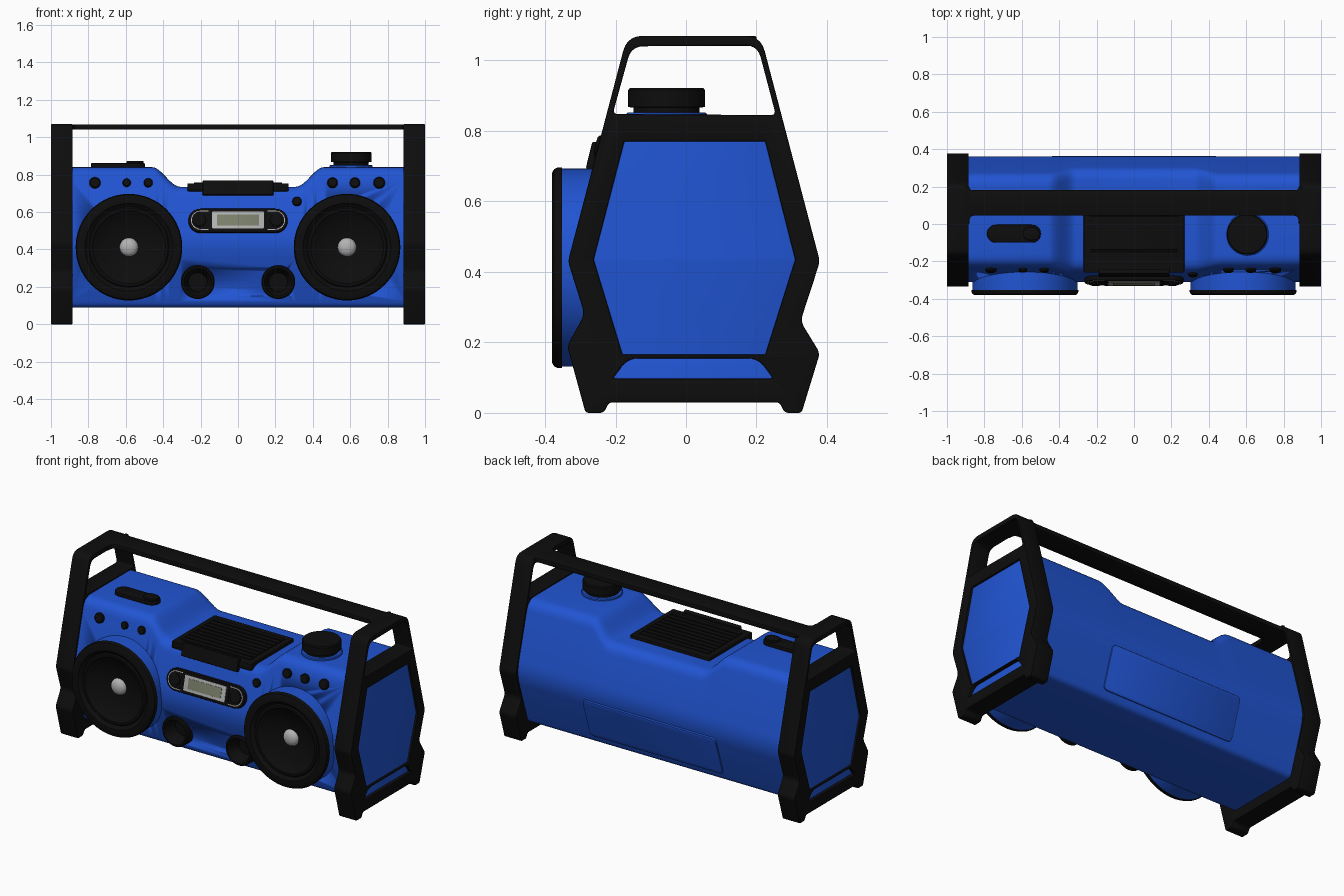
import bpy, bmesh, math
from mathutils import Matrix, Vector

if "Cube" in bpy.data.objects:
    bpy.data.objects.remove(bpy.data.objects["Cube"])


def material(name, r, g, b):
    m = bpy.data.materials.new(name)
    m.diffuse_color = (r, g, b, 1)
    m.use_nodes = True
    m.node_tree.nodes["Principled BSDF"].inputs["Base Color"].default_value = m.diffuse_color
    return m


BLUE = material("blue_plastic", 0.015, 0.09, 0.65)
BLACK = material("black_rubber", 0.004, 0.004, 0.004)
SILVER = material("silver", 0.45, 0.45, 0.45)
LCD = material("lcd_green", 0.2, 0.22, 0.15)


def select(ob):
    bpy.ops.object.select_all(action='DESELECT')
    ob.select_set(True)
    bpy.context.view_layer.objects.active = ob


def finish(name, bm, mat, matrix=Matrix()):
    bmesh.ops.remove_doubles(bm, verts=bm.verts, dist=1e-5)
    bmesh.ops.recalc_face_normals(bm, faces=bm.faces)
    me = bpy.data.meshes.new(name)
    bm.to_mesh(me)
    bm.free()
    ob = bpy.data.objects.new(name, me)
    bpy.context.collection.objects.link(ob)
    me.materials.append(mat)
    me.transform(matrix)
    select(ob)
    bpy.ops.object.shade_smooth_by_angle(angle=math.radians(32))
    return ob


def rounded(corners, n=5):
    """Corners (x, y, cut) -> outline with softly rounded corners."""
    out = []
    for i, (x, y, cut) in enumerate(corners):
        p = Vector((x, y))
        a = Vector(corners[i - 1][:2]) - p
        b = Vector(corners[(i + 1) % len(corners)][:2]) - p
        a = p + a.normalized() * cut
        b = p + b.normalized() * cut
        for k in range(n + 1):
            t = k / n
            out.append(a * (1 - t) ** 2 + p * 2 * t * (1 - t) + b * t * t)
    return out


def rect(w, h, cut, cx=0, cy=0):
    return rounded([(cx - w, cy - h, cut), (cx + w, cy - h, cut),
                    (cx + w, cy + h, cut), (cx - w, cy + h, cut)])


def pill(w, h, n=14):
    return [Vector((s * (w - h) + s * h * math.cos(a), s * h * math.sin(a)))
            for s in (1, -1) for a in [-math.pi / 2 + math.pi * k / n for k in range(n + 1)]]


def plate(name, loops, half, matrix, mat, bevel=0.004):
    """Filled outline with holes, extruded both ways by half."""
    cu = bpy.data.curves.new(name, 'CURVE')
    cu.dimensions, cu.fill_mode = '2D', 'BOTH'
    cu.extrude, cu.bevel_depth, cu.offset = half - bevel, bevel, -bevel
    cu.bevel_resolution = 1
    for loop in loops:
        sp = cu.splines.new('POLY')
        sp.points.add(len(loop) - 1)
        for pt, co in zip(sp.points, loop):
            pt.co = (co[0], co[1], 0, 1)
        sp.use_cyclic_u = True
    tmp = bpy.data.objects.new(name + "_outline", cu)
    bpy.context.collection.objects.link(tmp)
    bpy.context.view_layer.update()
    bm = bmesh.new()
    bm.from_mesh(tmp.to_mesh())
    tmp.to_mesh_clear()
    bpy.data.objects.remove(tmp)
    return finish(name, bm, mat, matrix)


def lathe(name, profile, matrix, mat, seg=48):
    bm = bmesh.new()
    rings = [[bm.verts.new((r * math.cos(2 * math.pi * k / seg), r * math.sin(2 * math.pi * k / seg), h))
              for k in range(seg)] for r, h in profile]
    for a, b in zip(rings, rings[1:]):
        for k in range(seg):
            j = (k + 1) % seg
            bm.faces.new((a[k], a[j], b[j], b[k]))
    return finish(name, bm, mat, matrix)


def axes(x, y, z, loc):
    return Matrix.Translation(loc) @ Matrix((x, y, z)).transposed().to_4x4()


def side(x):      # local xy -> world yz
    return axes((0, 1, 0), (0, 0, 1), (1, 0, 0), (x, 0, 0))


def forward(x, y, z):      # local z points to the front
    return axes((1, 0, 0), (0, 0, 1), (0, -1, 0), (x, y, z))


def front_y(z):
    return -0.32 + 0.1 * (z - 0.43) / 0.41


def slope(x, z, off=0.0):  # lies on the tilted upper front
    a = math.atan2(0.1, 0.41)
    s, c = math.sin(a), math.cos(a)
    return axes((1, 0, 0), (0, s, c), (0, -c, s), (x, front_y(z) - off * c, z + off * s))


# Body: hexagonal section lofted along x, with a dip in the middle of the top
def section(x):
    t = min(1, max(0, (abs(x) - 0.31) / 0.15))
    top = 0.735 + 0.105 * t * t * (3 - 2 * t)
    back = 0.37 - 0.11 * (top - 0.43) / 0.41
    return rounded([(-0.22, 0.09, 0.03), (0.26, 0.09, 0.03), (0.372, 0.43, 0.08), (back, top, 0.06),
                    (front_y(top), top, 0.06), (-0.322, 0.43, 0.08)], 6)


xs = [0.31 + 0.15 * k / 10 for k in range(11)] + [0.9]
xs = [-x for x in reversed(xs)] + xs
bm = bmesh.new()
rings = [[bm.verts.new((x, p.x, p.y)) for p in section(x)] for x in xs]
for a, b in zip(rings, rings[1:]):
    for k in range(len(a)):
        j = (k + 1) % len(a)
        bm.faces.new((a[k], a[j], b[j], b[k]))
bm.faces.new(rings[0])
bm.faces.new(rings[-1])
body = finish("body", bm, BLUE)

# Recesses behind the speakers and ports
cutters = []
for s in (-1, 1):
    for x, z, r in ((0.583, 0.412, 0.25), (0.215, 0.225, 0.08)):
        c = lathe("recess_cutter", [(0, -0.15), (r, -0.15), (r, 0.1), (0, 0.1)], forward(s * x, -0.33, z), BLUE)
        c.hide_render = True
        mod = body.modifiers.new("recess", 'BOOLEAN')
        mod.operation, mod.object = 'DIFFERENCE', c
        cutters.append(c)
select(body)
for mod in list(body.modifiers):
    if mod.type == 'BOOLEAN':
        bpy.ops.object.modifier_apply(modifier=mod.name)
for c in cutters:
    bpy.data.objects.remove(c)

# End frames with carrying loop, feet and blue side panels
outline = rounded([(-0.285, 0, 0.01), (-0.233, 0, 0.012), (-0.218, 0.03, 0.01), (0.265, 0.03, 0.01),
                   (0.28, 0, 0.012), (0.328, 0, 0.01), (0.38, 0.17, 0.015), (0.325, 0.26, 0.02),
                   (0.38, 0.43, 0.015), (0.212, 1.07, 0.045), (-0.167, 1.07, 0.045), (-0.335, 0.43, 0.015),
                   (-0.288, 0.28, 0.02), (-0.337, 0.19, 0.015)])
grip = rounded([(-0.208, 0.848, 0.015), (0.255, 0.845, 0.015), (0.203, 1.043, 0.035), (-0.155, 1.04, 0.035)])
hexagon = rounded([(-0.18, 0.165, 0.004), (0.225, 0.165, 0.004), (0.31, 0.435, 0.004),
                   (0.225, 0.77, 0.004), (-0.175, 0.77, 0.004), (-0.262, 0.435, 0.004)])
low = rounded([(-0.207, 0.098, 0.006), (0.247, 0.098, 0.006), (0.205, 0.155, 0.03), (-0.165, 0.155, 0.03)])
for s in (-1, 1):
    plate("end_frame", [outline, grip, hexagon, low], 0.058, side(s * 0.942), BLACK)
    plate("side_panel", [hexagon], 0.05, side(s * 0.938), BLUE, 0.001)
    plate("lower_side_panel", [low], 0.045, side(s * 0.935), BLUE, 0.001)

# Handle bar with flared ends
bar = rounded([(-0.9, 0.0, 0.01), (-0.88, 0.0, 0.005), (-0.88, 0.045, 0.03), (0.88, 0.045, 0.03),
               (0.88, 0.0, 0.005), (0.9, 0.0, 0.01), (0.9, 0.2, 0.01), (0.88, 0.2, 0.005),
               (0.88, 0.182, 0.015), (-0.88, 0.182, 0.015), (-0.88, 0.2, 0.005), (-0.9, 0.2, 0.01)])
plate("handle_bar", [bar], 0.014, Matrix.Translation((0, 0, 1.055)), BLACK)

for s in (-1, 1):
    # Speakers
    at = forward(s * 0.583, -0.352, 0.412)
    lathe("speaker_housing", [(0.281, -0.14), (0.281, 0.004), (0.25, 0.004)], at, BLUE, 64)
    lathe("speaker_cone", [(0.27, 0), (0.285, 0), (0.285, 0.012), (0.28, 0.022), (0.27, 0.028), (0.235, 0.028),
                           (0.222, 0.016), (0.215, 0.012), (0.208, 0.018), (0.195, 0.018), (0.185, 0.008),
                           (0.12, -0.015), (0.05, -0.035), (0, -0.035)], at, BLACK, 64)
    lathe("speaker_dome", [(0.05, -0.035), (0.046, -0.022), (0.035, -0.012), (0.018, -0.006), (0, -0.004)],
          at, SILVER, 32)
    # Bass ports
    lathe("bass_port", [(0.09, -0.12), (0.09, -0.008), (0.084, 0), (0.074, 0), (0.066, -0.012),
                        (0.05, -0.08), (0, -0.08)], forward(s * 0.215, -0.305, 0.225), BLACK)
    # Display side keys
    lathe("display_key", [(0.034, 0), (0.034, 0.008), (0.028, 0.012), (0, 0.012)],
          slope(s * 0.205, 0.55, 0.024), BLACK, 24)

# Front buttons
for x, z, r in ((-0.765, 0.755, 0.03), (-0.595, 0.755, 0.022), (-0.48, 0.755, 0.024), (0.505, 0.755, 0.028),
                (0.625, 0.755, 0.028), (0.755, 0.755, 0.031), (0.315, 0.655, 0.025)):
    lathe("front_button", [(r, -0.03), (r, 0.01), (r * 0.8, 0.016), (0, 0.018)], slope(x, z), BLACK, 24)

# Display
plate("display_surround", [pill(0.265, 0.065)], 0.025, slope(0, 0.55), BLACK, 0.006)
plate("display_trim", [pill(0.252, 0.053), pill(0.247, 0.048)], 0.003, slope(0, 0.55, 0.024), SILVER, 0.0005)
plate("display_gap", [rect(0.158, 0.056, 0.006)], 0.003, slope(0, 0.55, 0.025), BLACK, 0.001)
plate("display_bezel", [rect(0.14, 0.046, 0.006)], 0.003, slope(0, 0.55, 0.028), SILVER, 0.001)
plate("display_screen", [rect(0.112, 0.03, 0.002)], 0.002, slope(0, 0.55, 0.031), LCD, 0.0005)

# Disc lid with ribs and front latch
plate("disc_lid", [rect(0.27, 0.21, 0.012, 0, -0.05)], 0.021, Matrix.Translation((0, 0, 0.732)), BLACK, 0.005)
for k in range(9):
    plate("lid_rib", [rect(0.235, 0.014, 0.003, 0, -0.2 + k * 0.038)], 0.006,
          Matrix.Translation((0, 0, 0.753)), BLACK, 0.002)
plate("lid_latch", [rect(0.19, 0.04, 0.008)], 0.014, slope(0, 0.725, 0.014), BLACK, 0.006)

# Volume knob
lathe("volume_knob", [(0.094, 0.83), (0.094, 0.866), (0.109, 0.868), (0.109, 0.916), (0.104, 0.922), (0, 0.922)],
      Matrix.Translation((0.605, -0.055, 0)), BLACK)
lathe("knob_base", [(0.115, 0.83), (0.115, 0.848), (0.11, 0.852), (0.09, 0.852)],
      Matrix.Translation((0.605, -0.055, 0)), BLUE)

# Oval key pad on top
plate("top_key_pad", [pill(0.144, 0.048)], 0.014, Matrix.Translation((-0.642, -0.052, 0.848)), BLACK, 0.006)
plate("top_key", [pill(0.045, 0.035)], 0.008, Matrix.Translation((-0.55, -0.052, 0.866)), BLACK, 0.004)

# Battery door on the lower back
a = math.atan2(0.112, 0.34)
door = axes((-1, 0, 0), (0, math.sin(a), math.cos(a)), (0, math.cos(a), -math.sin(a)), (0, 0.318, 0.262))
plate("battery_door", [rect(0.45, 0.13, 0.03)], 0.007, door, BLUE, 0.004)
